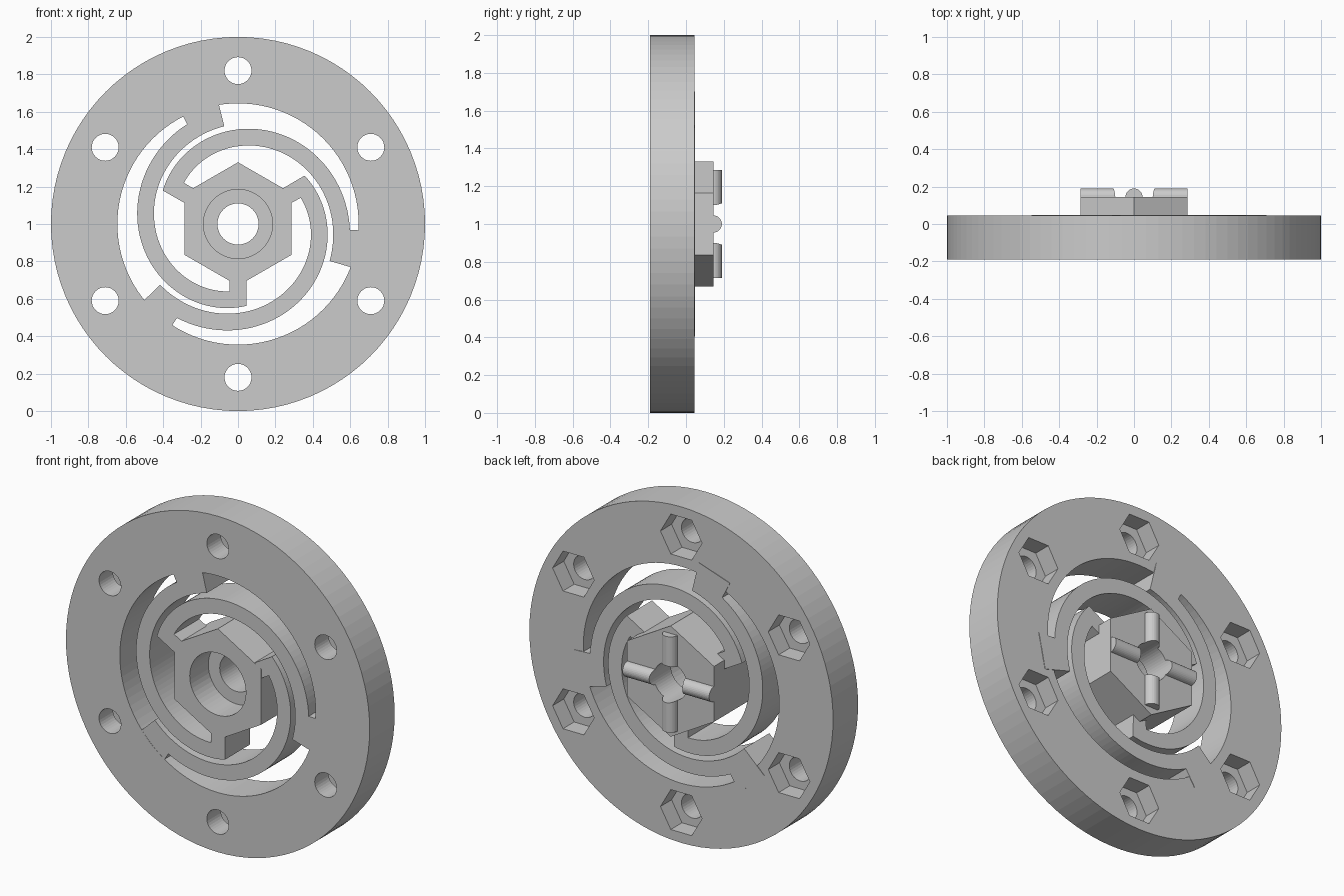
import bpy, bmesh
from math import sin, cos, radians, pi
from mathutils import Matrix

if "Cube" in bpy.data.objects:
    bpy.data.objects.remove(bpy.data.objects["Cube"])

CZ = 1.0                      # height of the shared axis
FRONT, BACK = -0.19, 0.045    # ring faces
HUB_BACK = 0.145


def polar(r, deg):
    return (r * cos(radians(deg)), r * sin(radians(deg)))


def ngon(r, n, cx=0, cz=0, start=0):
    return [(cx + r * cos(radians(start) + 2 * pi * i / n),
             cz + r * sin(radians(start) + 2 * pi * i / n)) for i in range(n)]


def finish(name, bm):
    bmesh.ops.recalc_face_normals(bm, faces=bm.faces)
    me = bpy.data.meshes.new(name)
    bm.to_mesh(me)
    bm.free()
    ob = bpy.data.objects.new(name, me)
    bpy.context.collection.objects.link(ob)
    return ob


def add_prism(bm, pts, y0, y1):
    face = bm.faces.new([bm.verts.new((x, y0, z + CZ)) for x, z in pts])
    ext = bmesh.ops.extrude_face_region(bm, geom=[face], use_keep_orig=True)
    verts = [g for g in ext["geom"] if isinstance(g, bmesh.types.BMVert)]
    bmesh.ops.translate(bm, verts=verts, vec=(0, y1 - y0, 0))


def prisms(name, *parts):
    bm = bmesh.new()
    for pts, y0, y1 in parts:
        add_prism(bm, pts, y0, y1)
    return finish(name, bm)


def cut(ob, *cutters):
    bpy.context.view_layer.objects.active = ob
    for c in cutters:
        c.hide_render = True
        m = ob.modifiers.new("cut", 'BOOLEAN')
        m.operation, m.solver, m.object = 'DIFFERENCE', 'EXACT', c
        bpy.ops.object.modifier_apply(modifier=m.name)
    for c in cutters:
        bpy.data.objects.remove(c)


# Outer ring with central opening, bolt holes and hexagonal nut pockets
ring = prisms("outer_ring", (ngon(1, 96), FRONT, BACK))
spots = [polar(0.82, 30 + 60 * i) for i in range(6)]
cut(ring,
    prisms("opening_cutter", (ngon(0.645, 96), -0.4, 0.4)),
    prisms("hole_cutter", *[(ngon(0.072, 32, x, z), -0.4, 0.4) for x, z in spots]),
    prisms("nut_cutter", *[(ngon(0.137, 6, x, z), -0.06, 0.4) for x, z in spots]))


# Spiral spring arms from hub corners to the ring
def spiral(deg):
    return 0.44 + 0.001 * (276 - deg)


STEPS = 48
for k in range(3):
    outer = [polar(spiral(a), a) for a in
             [276 + (117 - 276) * i / STEPS for i in range(STEPS + 1)]]
    inner = [polar(spiral(a) - 0.09, a) for a in
             [98 + (262.7 - 98) * i / STEPS for i in range(STEPS + 1)]]
    tip = [polar(0.71, 117), polar(0.71, 99.5)]
    root = [(-0.045, -0.25), (0.045, -0.25)]
    arm = prisms("spring_arm_%d" % (k + 1),
                 (outer + tip + inner + root, FRONT + 0.001, BACK + 0.003))
    spin = Matrix.Rotation(k * 2 * pi / 3, 4, 'Y')
    move = Matrix.Translation((0, 0, CZ))
    arm.data.transform(move @ spin @ move.inverted())

# Hexagonal hub with stepped bore
hub = prisms("hub", (ngon(0.33, 6, start=90), FRONT, HUB_BACK))
cut(hub,
    prisms("bore_cutter", (ngon(0.11, 48), -0.4, 0.4)),
    prisms("counterbore_cutter", (ngon(0.185, 48), -0.4, -0.015)))

# Four rounded ribs in a cross on the back of the hub
bm = bmesh.new()
for k in range(4):
    m = (Matrix.Translation((0, HUB_BACK, CZ)) @ Matrix.Rotation(k * pi / 2, 4, 'Y')
         @ Matrix.Translation((0, 0, 0.1825)))
    bmesh.ops.create_cone(bm, cap_ends=True, segments=32, radius1=0.045,
                          radius2=0.045, depth=0.205, matrix=m)
ribs = finish("cross_ribs", bm)
cut(ribs, prisms("rib_cutter", (ngon(0.11, 48), -0.4, 0.4)))
